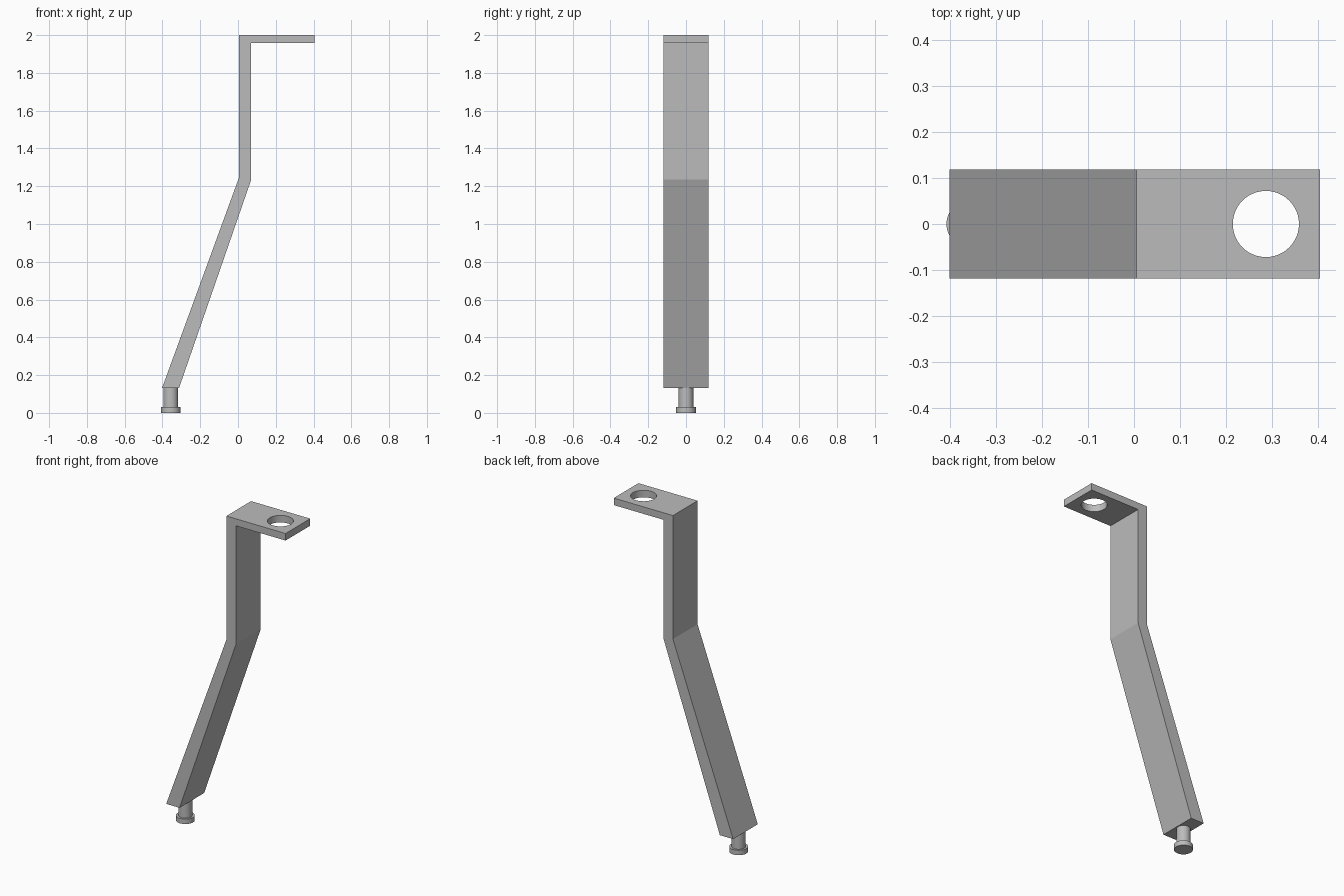
import bpy
import bmesh
import math

cube = bpy.data.objects.get("Cube")
if cube:
    bpy.data.objects.remove(cube, do_unlink=True)

GREY = (0.5, 0.5, 0.5, 1.0)
metal = bpy.data.materials.new("grey_metal")
metal.use_nodes = True
metal.diffuse_color = GREY
metal.node_tree.nodes["Principled BSDF"].inputs["Base Color"].default_value = GREY


def cylinder(name, x, radius, bottom, top):
    bpy.ops.mesh.primitive_cylinder_add(
        vertices=48, radius=radius, depth=top - bottom,
        location=(x, 0, (bottom + top) / 2))
    obj = bpy.context.object
    obj.name = name
    obj.data.materials.append(metal)
    bpy.ops.object.shade_smooth_by_angle(angle=math.radians(30))
    return obj


# Bent bracket: side profile extruded across its width
profile = [(0.005, 2), (0.405, 2), (0.405, 1.957), (0.07, 1.957),
           (0.07, 1.235), (-0.312, 0.132), (-0.402, 0.132), (0.005, 1.245)]
half_width = 0.119
bm = bmesh.new()
face = bm.faces.new([bm.verts.new((x, -half_width, z)) for x, z in profile])
swept = bmesh.ops.extrude_face_region(bm, geom=[face])["geom"]
bmesh.ops.translate(bm, vec=(0, 2 * half_width, 0),
                    verts=[v for v in swept if isinstance(v, bmesh.types.BMVert)])
bmesh.ops.recalc_face_normals(bm, faces=bm.faces)
mesh = bpy.data.meshes.new("bracket")
bm.to_mesh(mesh)
bm.free()
mesh.materials.append(metal)
bracket = bpy.data.objects.new("bracket", mesh)
bpy.context.collection.objects.link(bracket)

# Round mounting hole through the top flange
cutter = cylinder("hole_cutter", 0.287, 0.072, 1.9, 2.1)
cutter.hide_render = True
hole = bracket.modifiers.new("mounting_hole", "BOOLEAN")
hole.operation = "DIFFERENCE"
hole.solver = "EXACT"
hole.object = cutter
bpy.ops.object.select_all(action="DESELECT")
bracket.select_set(True)
bpy.context.view_layer.objects.active = bracket
bpy.ops.object.modifier_apply(modifier=hole.name)
bpy.data.objects.remove(cutter, do_unlink=True)
bpy.ops.object.shade_smooth_by_angle(angle=math.radians(15))

# Peg under the leg and its wider foot
cylinder("peg_stem", -0.356, 0.039, 0.025, 0.135)
cylinder("peg_foot", -0.356, 0.052, 0, 0.03)
